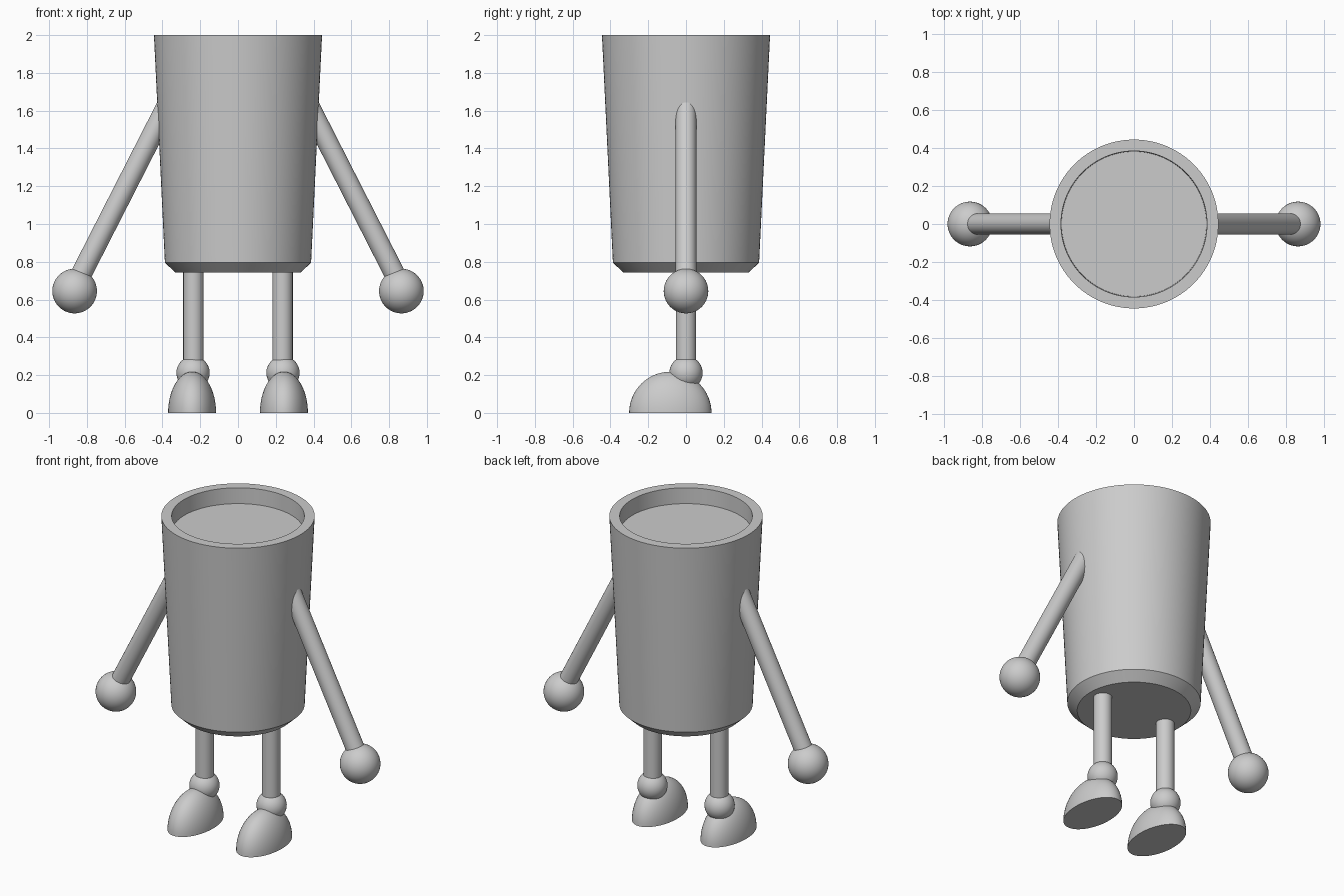
import bpy, bmesh, math
from mathutils import Vector, Matrix

cube = bpy.data.objects.get("Cube")
if cube:
    bpy.data.objects.remove(cube, do_unlink=True)

grey = bpy.data.materials.new("plain_grey")
grey.use_nodes = True
GREY = (0.6, 0.6, 0.6, 1)
grey.diffuse_color = GREY
grey.node_tree.nodes["Principled BSDF"].inputs["Base Color"].default_value = GREY


def finish(name, bm):
    """Turn a bmesh into a grey object, smooth except at sharp edges."""
    bmesh.ops.recalc_face_normals(bm, faces=bm.faces)
    mesh = bpy.data.meshes.new(name)
    bm.to_mesh(mesh)
    bm.free()
    mesh.materials.append(grey)
    obj = bpy.data.objects.new(name, mesh)
    bpy.context.collection.objects.link(obj)
    bpy.ops.object.select_all(action='DESELECT')
    obj.select_set(True)
    bpy.context.view_layer.objects.active = obj
    bpy.ops.object.shade_smooth_by_angle(angle=math.radians(30))
    return obj


def lathe(name, profile, sides=96):
    """Spin rings of (radius, z) about z and close both ends."""
    bm = bmesh.new()
    rings = []
    for r, z in profile:
        angles = [math.tau * i / sides for i in range(sides)]
        rings.append([bm.verts.new((r * math.cos(a), r * math.sin(a), z)) for a in angles])
    for low, high in zip(rings, rings[1:]):
        for i in range(sides):
            j = (i + 1) % sides
            bm.faces.new((low[i], low[j], high[j], high[i]))
    bm.faces.new(rings[0])
    bm.faces.new(rings[-1])
    return finish(name, bm)


def ball(name, centre, radii, cut_at_floor=False):
    bm = bmesh.new()
    bmesh.ops.create_uvsphere(bm, u_segments=48, v_segments=32, radius=1)
    bmesh.ops.transform(bm, verts=bm.verts,
                        matrix=Matrix.Translation(centre) @ Matrix.Diagonal((*radii, 1)))
    if cut_at_floor:
        geom = bm.verts[:] + bm.edges[:] + bm.faces[:]
        bmesh.ops.bisect_plane(bm, geom=geom, plane_co=(0, 0, 0),
                               plane_no=(0, 0, -1), clear_outer=True)
        rim = [e for e in bm.edges if e.is_boundary]
        bmesh.ops.contextual_create(bm, geom=rim)
    return finish(name, bm)


def rod(name, start, end, radius):
    start, end = Vector(start), Vector(end)
    axis = end - start
    bm = bmesh.new()
    bmesh.ops.create_cone(bm, cap_ends=True, segments=40, radius1=radius,
                          radius2=radius, depth=axis.length)
    turn = axis.to_track_quat('Z', 'Y').to_matrix().to_4x4()
    bmesh.ops.transform(bm, verts=bm.verts,
                        matrix=Matrix.Translation((start + end) / 2) @ turn)
    return finish(name, bm)


# Tapered cup body with chamfered base, flat rim and shallow recess
lathe("cup_body", [(0.33, 0.742), (0.387, 0.795), (0.445, 2.0), (0.385, 2.0), (0.382, 1.9)])

# Arms, hands, legs, ankles and half-ellipsoid feet on both sides
for side, s in (("left", 1), ("right", -1)):
    rod(side + "_arm", (s * 0.325, 0, 1.725), (s * 0.84, 0, 0.715), 0.055)
    ball(side + "_hand", (s * 0.865, 0, 0.645), (0.118, 0.118, 0.118))
    rod(side + "_leg", (s * 0.236, 0, 0.2), (s * 0.236, 0, 0.76), 0.054)
    ball(side + "_ankle", (s * 0.238, 0, 0.212), (0.088, 0.088, 0.088))
    ball(side + "_foot", (s * 0.243, -0.083, 0), (0.127, 0.218, 0.218), cut_at_floor=True)
